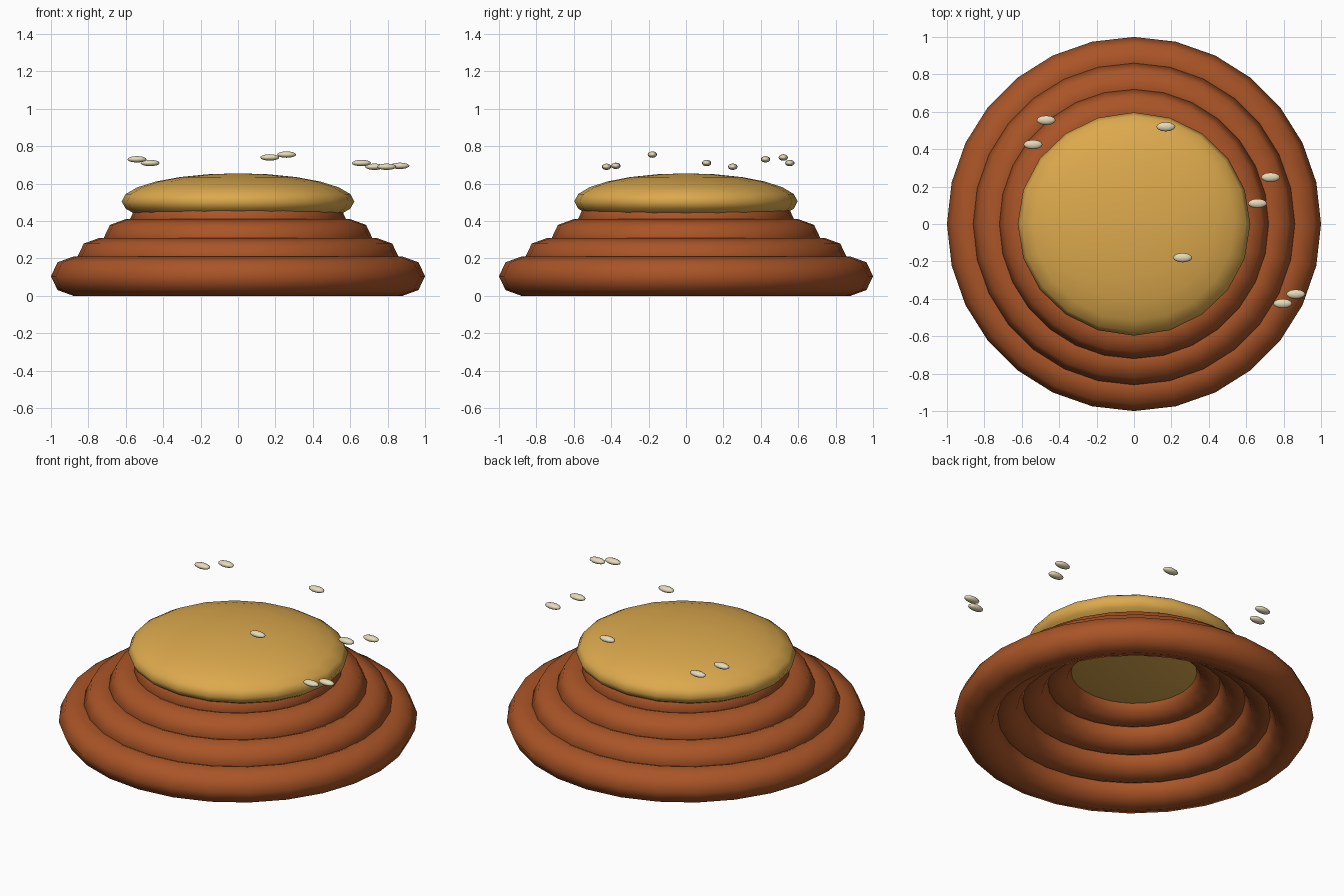
import bpy

if "Cube" in bpy.data.objects:
    bpy.data.objects.remove(bpy.data.objects["Cube"])


def material(name, color):
    m = bpy.data.materials.new(name)
    m.diffuse_color = (*color, 1)
    m.use_nodes = True
    m.node_tree.nodes["Principled BSDF"].inputs["Base Color"].default_value = m.diffuse_color
    return m


brown = material("baked brown", (0.40, 0.09, 0.02))
golden = material("golden crust", (0.72, 0.40, 0.075))
cream = material("seed cream", (0.78, 0.70, 0.48))


def finish(name, mat, scale):
    ob = bpy.context.object
    ob.name = name
    ob.scale = scale
    ob.data.materials.append(mat)
    bpy.ops.object.transform_apply(location=False, rotation=False, scale=True)
    bpy.ops.object.shade_smooth()


def ellipsoid(name, mat, location, radii, segments, rings):
    bpy.ops.mesh.primitive_uv_sphere_add(segments=segments, ring_count=rings,
                                         radius=1, location=location)
    finish(name, mat, radii)


# Stacked, open-centred dough rings that shrink upward
for i in range(4):
    bpy.ops.mesh.primitive_torus_add(major_segments=28, minor_segments=8,
                                     major_radius=0.88 - 0.14 * i, minor_radius=0.12,
                                     location=(0, 0, 0.105 + 0.1 * i))
    finish(f"dough_ring_{i + 1}", brown, (1, 1, 0.875))

# Flattened crust on top
ellipsoid("top_crust", golden, (0, 0, 0.505), (0.622, 0.597, 0.15), 20, 12)

# Seeds floating above the crust
seeds = [(-0.54, 0.425, 0.73), (-0.47, 0.555, 0.71), (0.17, 0.52, 0.74),
         (0.26, -0.18, 0.755), (0.66, 0.11, 0.71), (0.73, 0.25, 0.69),
         (0.795, -0.425, 0.69), (0.865, -0.375, 0.695)]
for i, p in enumerate(seeds):
    ellipsoid(f"seed_{i + 1}", cream, p, (0.051, 0.025, 0.017), 12, 8)
